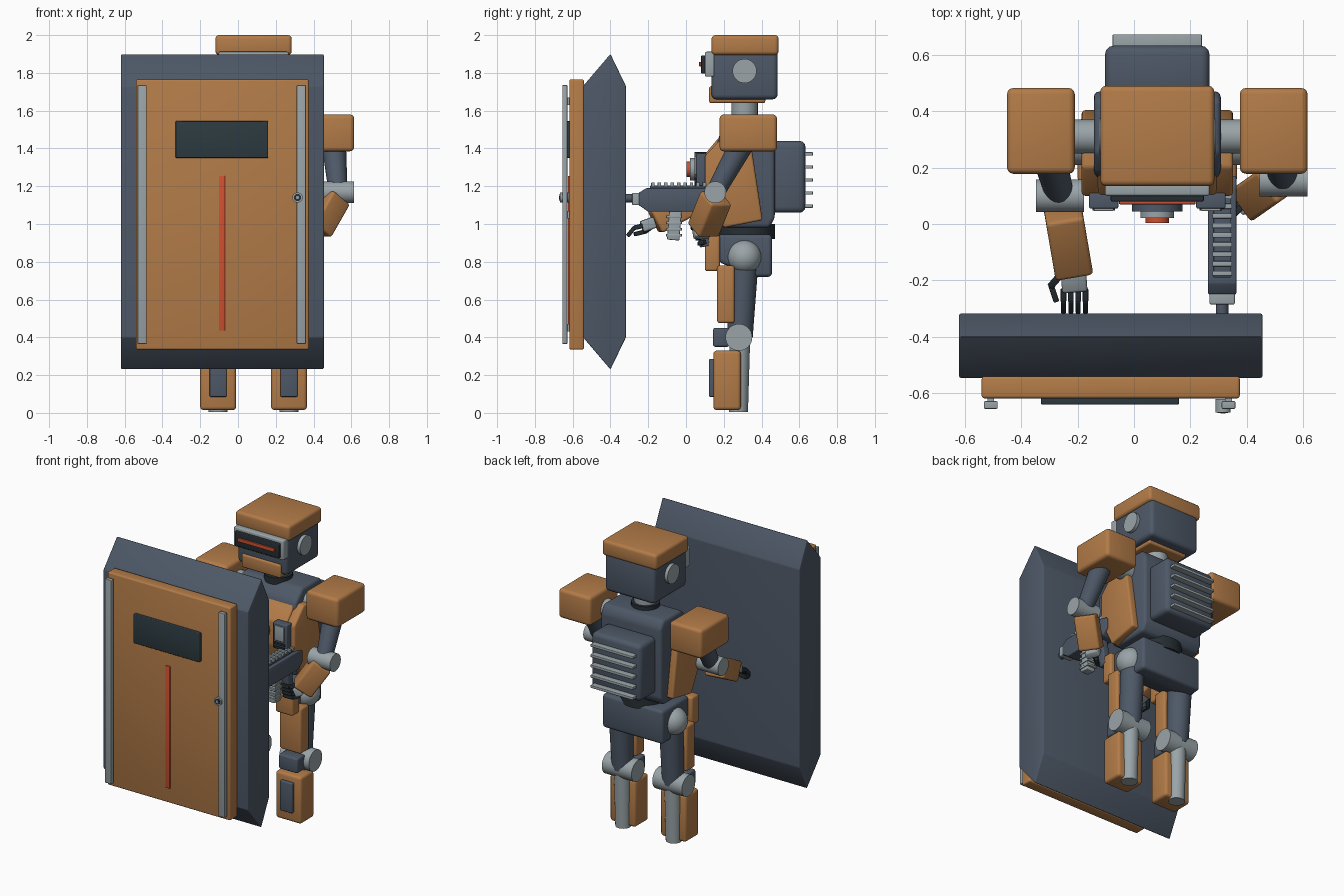
import bpy, bmesh, math
from mathutils import Vector, Matrix

CX = 0.0825  # body centre line


def material(name, r, g, b):
    m = bpy.data.materials.new(name)
    m.diffuse_color = (r, g, b, 1)
    return m


ORANGE = material("orange armour", 0.45, 0.20, 0.065)
SLATE = material("slate metal", 0.075, 0.098, 0.135)
GREY = material("light grey metal", 0.32, 0.37, 0.39)
RED = material("red glow", 0.62, 0.08, 0.03)
GLASS = material("dark glass", 0.026, 0.043, 0.052)
BLACK = material("black joint", 0.02, 0.028, 0.034)


def finish(name, bm, mat, bevel=0.0, seg=3):
    if bevel:
        bmesh.ops.bevel(bm, geom=bm.edges[:], offset=bevel, segments=seg,
                        profile=0.5, affect='EDGES', clamp_overlap=True)
    bmesh.ops.recalc_face_normals(bm, faces=bm.faces[:])
    me = bpy.data.meshes.new(name)
    bm.to_mesh(me)
    bm.free()
    me.materials.append(mat)
    ob = bpy.data.objects.new(name, me)
    bpy.context.collection.objects.link(ob)
    bpy.ops.object.select_all(action='DESELECT')
    ob.select_set(True)
    bpy.context.view_layer.objects.active = ob
    bpy.ops.object.shade_smooth_by_angle(angle=math.radians(35))
    return ob


def box(name, x, y, z, mat, bevel=0.008):
    bm = bmesh.new()
    bmesh.ops.create_cube(bm, size=1)
    for v in bm.verts:
        for i, (a, b) in enumerate((x, y, z)):
            v.co[i] = (a + b) / 2 + v.co[i] * (b - a)
    return finish(name, bm, mat, bevel)


def between(p, q):
    p, q = Vector(p), Vector(q)
    rot = (q - p).to_track_quat('Z', 'Y').to_matrix().to_4x4()
    return Matrix.Translation((p + q) / 2) @ rot, (q - p).length


def beam(name, p, q, w, d, mat, bevel=0.008):
    m, length = between(p, q)
    bm = bmesh.new()
    bmesh.ops.create_cube(bm, size=1, matrix=m @ Matrix.Diagonal((w, d, length, 1)))
    return finish(name, bm, mat, bevel)


def rod(name, p, q, r, mat, r2=None, sides=32):
    m, length = between(p, q)
    bm = bmesh.new()
    bmesh.ops.create_cone(bm, cap_ends=True, segments=sides, radius1=r,
                          radius2=r if r2 is None else r2, depth=length, matrix=m)
    return finish(name, bm, mat)


def ball(name, c, r, mat):
    bm = bmesh.new()
    bmesh.ops.create_uvsphere(bm, u_segments=28, v_segments=16, radius=r,
                              matrix=Matrix.Translation(c))
    return finish(name, bm, mat)


def prism(name, profile, x0, x1, mat, bevel=0.01):
    """Side profile of (y, z) points extruded along x."""
    bm = bmesh.new()
    f = bm.faces.new([bm.verts.new((x0, y, z)) for y, z in profile])
    ext = bmesh.ops.extrude_face_region(bm, geom=[f])
    for v in ext["geom"]:
        if isinstance(v, bmesh.types.BMVert):
            v.co.x = x1
    return finish(name, bm, mat, bevel)


def mid(h, off=0.0):
    return (CX + off - h, CX + off + h)


# Shield
prism("shield_slab", [(-0.545, 0.40), (-0.40, 0.23), (-0.318, 0.40), (-0.318, 1.73),
                      (-0.40, 1.90), (-0.545, 1.73)], -0.62, 0.455, SLATE, 0.006)
box("shield_panel", (-0.54, 0.375), (-0.618, -0.54), (0.335, 1.765), ORANGE, 0.01)
for x in (-0.5075, 0.335):
    box("shield_rail", (x - 0.024, x + 0.024), (-0.655, -0.628), (0.365, 1.735), GREY, 0.004)
    for z in (0.45, 1.05, 1.65):
        box("rail_mount", (x - 0.012, x + 0.012), (-0.63, -0.61), (z - 0.02, z + 0.02), GREY, 0)
box("shield_window", (-0.33, 0.16), (-0.64, -0.61), (1.35, 1.545), GLASS, 0.005)
box("shield_stripe", (-0.101, -0.069), (-0.626, -0.61), (0.435, 1.255), RED, 0.003)
rod("shield_knob", (0.315, -0.668, 1.14), (0.315, -0.62, 1.14), 0.027, GREY)
rod("knob_ring", (0.315, -0.670, 1.14), (0.315, -0.66, 1.14), 0.019, BLACK)
rod("knob_centre", (0.315, -0.672, 1.14), (0.315, -0.66, 1.14), 0.009, GREY)

# Head
box("head", mid(0.185), (0.135, 0.485), (1.66, 1.92), SLATE, 0.025)
box("head_cap", mid(0.202), (0.135, 0.49), (1.895, 2.0), ORANGE, 0.02)
box("jaw", mid(0.145), (0.122, 0.42), (1.64, 1.73), ORANGE, 0.012)
box("visor_frame", mid(0.185), (0.10, 0.15), (1.78, 1.912), GREY, 0.008)
box("visor_glass", mid(0.165), (0.08, 0.11), (1.797, 1.892), BLACK, 0.005)
box("visor_glow", mid(0.135), (0.070, 0.09), (1.835, 1.858), RED, 0.002)
rod("ear", (CX - 0.207, 0.31, 1.81), (CX + 0.207, 0.31, 1.81), 0.064, GREY)
rod("neck", (CX, 0.31, 1.53), (CX, 0.31, 1.67), 0.07, GREY)
rod("neck_ring", (CX, 0.31, 1.53), (CX, 0.31, 1.575), 0.088, BLACK)

# Torso
prism("torso", [(0.16, 1.0), (0.125, 1.30), (0.18, 1.48), (0.25, 1.55), (0.44, 1.55),
                (0.47, 1.50), (0.47, 1.03), (0.44, 0.98), (0.2, 0.98)],
      CX - 0.225, CX + 0.225, SLATE, 0.02)
prism("chest_front", [(0.15, 1.02), (0.092, 1.20), (0.092, 1.36), (0.18, 1.465),
                      (0.24, 1.46), (0.24, 1.02)], CX - 0.21, CX + 0.21, ORANGE, 0.012)
for s in (-1, 1):
    prism("side_armour", [(0.2, 0.98), (0.10, 1.18), (0.10, 1.36), (0.20, 1.465),
                          (0.34, 1.45), (0.405, 1.02)],
          CX + s * 0.20, CX + s * 0.268, ORANGE, 0.012)
    box("chest_vent_base", mid(0.052, s * 0.19), (0.055, 0.11), (1.20, 1.375), SLATE, 0.006)
    box("chest_vent_plate", mid(0.035, s * 0.19), (0.046, 0.06), (1.26, 1.36), GREY, 0.004)
    for z in (1.215, 1.24):
        box("chest_vent_slot", mid(0.04, s * 0.19), (0.048, 0.06), (z - 0.007, z + 0.007), BLACK, 0)
for nm, r, y, m in (("lamp_base", 0.09, 0.045, SLATE), ("lamp_ring", 0.06, 0.022, GREY),
                    ("lamp_core", 0.042, 0.003, RED)):
    rod(nm, (CX, y, 1.29), (CX, 0.12, 1.29), r, m)
rod("waist", (CX, 0.32, 0.92), (CX, 0.32, 1.0), 0.15, BLACK)
box("backpack", mid(0.185), (0.45, 0.632), (1.06, 1.44), SLATE, 0.03)
for i in range(5):
    z = 1.095 + i * 0.069
    box("cooling_fin", mid(0.158), (0.62, 0.672), (z - 0.009, z + 0.009), GREY, 0.003)

# Pelvis and legs
prism("pelvis", [(0.17, 0.945), (0.455, 0.945), (0.455, 0.72), (0.36, 0.72), (0.17, 0.80)],
      CX - 0.225, CX + 0.225, SLATE, 0.02)
for s in (-1, 1):
    lx = CX + s * 0.1875
    off = s * 0.1875
    ball("hip_joint", (CX + s * 0.205, 0.31, 0.825), 0.09, GREY)
    box("hip_plate", mid(0.065, off), (0.10, 0.18), (0.75, 0.94), ORANGE, 0.014)
    rod("thigh", (lx, 0.285, 0.40), (lx, 0.31, 0.82), 0.068, SLATE, 0.075)
    box("thigh_plate", mid(0.08, off), (0.165, 0.257), (0.475, 0.78), ORANGE, 0.014)
    rod("knee_joint", (lx - 0.11, 0.28, 0.40), (lx + 0.11, 0.28, 0.40), 0.071, GREY)
    box("knee_plate", mid(0.07, off), (0.143, 0.23), (0.35, 0.45), SLATE, 0.012)
    rod("shin", (lx, 0.278, 0.005), (lx, 0.285, 0.40), 0.05, GREY, 0.055)
    box("shin_plate", mid(0.095, off), (0.145, 0.29), (0.015, 0.33), ORANGE, 0.018)
    box("shin_inset", mid(0.045, off), (0.122, 0.16), (0.085, 0.285), SLATE, 0.006)

# Shoulders
for s in (-1, 1):
    box("shoulder_armour", mid(0.12, s * 0.4125), (0.178, 0.482), (1.385, 1.58), ORANGE, 0.022)
    rod("shoulder_joint", (CX + s * 0.2, 0.31, 1.45), (CX + s * 0.4, 0.31, 1.45), 0.06, GREY)

# Arms: shoulder, elbow, forearm start and end, wrist
ARMS = {
    "right": ((0.505, 0.31, 1.45), (0.53, 0.155, 1.168), (0.515, 0.16, 1.14),
              (0.415, 0.09, 0.965), (0.375, 0.075, 0.945)),
    "left": ((-0.32, 0.31, 1.45), (-0.262, 0.10, 1.165), (-0.25, 0.04, 1.12),
             (-0.215, -0.165, 1.01), (-0.21, -0.235, 0.985)),
}
for side, (sh, el, f0, f1, wr) in ARMS.items():
    rod(side + "_upper_arm", el, sh, 0.05, SLATE, 0.066)
    rod(side + "_elbow", (el[0] - 0.085, el[1], el[2]), (el[0] + 0.085, el[1], el[2]), 0.058, GREY)
    beam(side + "_forearm", f0, f1, 0.135, 0.13, ORANGE, 0.014)
    beam(side + "_palm", f1, wr, 0.09, 0.06, GREY, 0.01)
# Left fingers reach for the shield
for i in range(4):
    x = -0.25 + i * 0.026
    beam("left_finger", (x, -0.23, 0.99), (x, -0.275, 0.98), 0.02, 0.025, BLACK, 0.004)
    beam("left_fingertip", (x, -0.27, 0.985), (x, -0.31, 0.935), 0.018, 0.022, BLACK, 0.004)
beam("left_thumb", (-0.26, -0.18, 0.99), (-0.295, -0.22, 0.96), 0.025, 0.025, BLACK, 0.004)
beam("left_thumb_tip", (-0.295, -0.215, 0.96), (-0.275, -0.275, 0.945), 0.02, 0.022, BLACK, 0.004)
# Right fingers wrap the grip
for i in range(4):
    z = 0.99 - i * 0.028
    y = 0.045 + i * 0.012
    beam("right_finger", (0.385, y + 0.02, z), (0.355, y - 0.01, z - 0.01), 0.022, 0.024, BLACK, 0.004)
    beam("right_fingertip", (0.36, y - 0.01, z - 0.01), (0.29, y - 0.01, z - 0.01), 0.02, 0.022, BLACK, 0.004)

# Rifle
GX = 0.3125
prism("rifle_body", [(-0.25, 1.10), (-0.20, 1.065), (0.13, 1.065), (0.17, 1.10), (0.17, 1.175),
                     (0.13, 1.19), (-0.21, 1.19), (-0.25, 1.165)], GX - 0.05, GX + 0.05, SLATE, 0.006)
box("rifle_barrel_shroud", (GX - 0.045, GX + 0.045), (-0.285, -0.23), (1.10, 1.165), GREY, 0.006)
rod("rifle_barrel", (GX, -0.318, 1.137), (GX, -0.22, 1.137), 0.022, SLATE)
box("rifle_top_rail", (GX - 0.03, GX + 0.03), (-0.19, 0.12), (1.185, 1.203), SLATE, 0.002)
for i in range(9):
    y = -0.175 + i * 0.034
    box("rail_rib", (GX - 0.035, GX + 0.035), (y - 0.009, y + 0.009), (1.20, 1.22), GREY, 0.002)
beam("rifle_magazine", (GX, -0.055, 1.08), (GX, -0.068, 0.915), 0.06, 0.065, GREY, 0.005)
for i in range(4):
    z = 0.94 + i * 0.033
    box("magazine_rib", (GX - 0.035, GX + 0.035), (-0.105, -0.022), (z - 0.007, z + 0.007), GREY, 0.002)
beam("rifle_grip", (GX, 0.065, 1.08), (GX, 0.10, 0.88), 0.05, 0.055, SLATE, 0.008)
